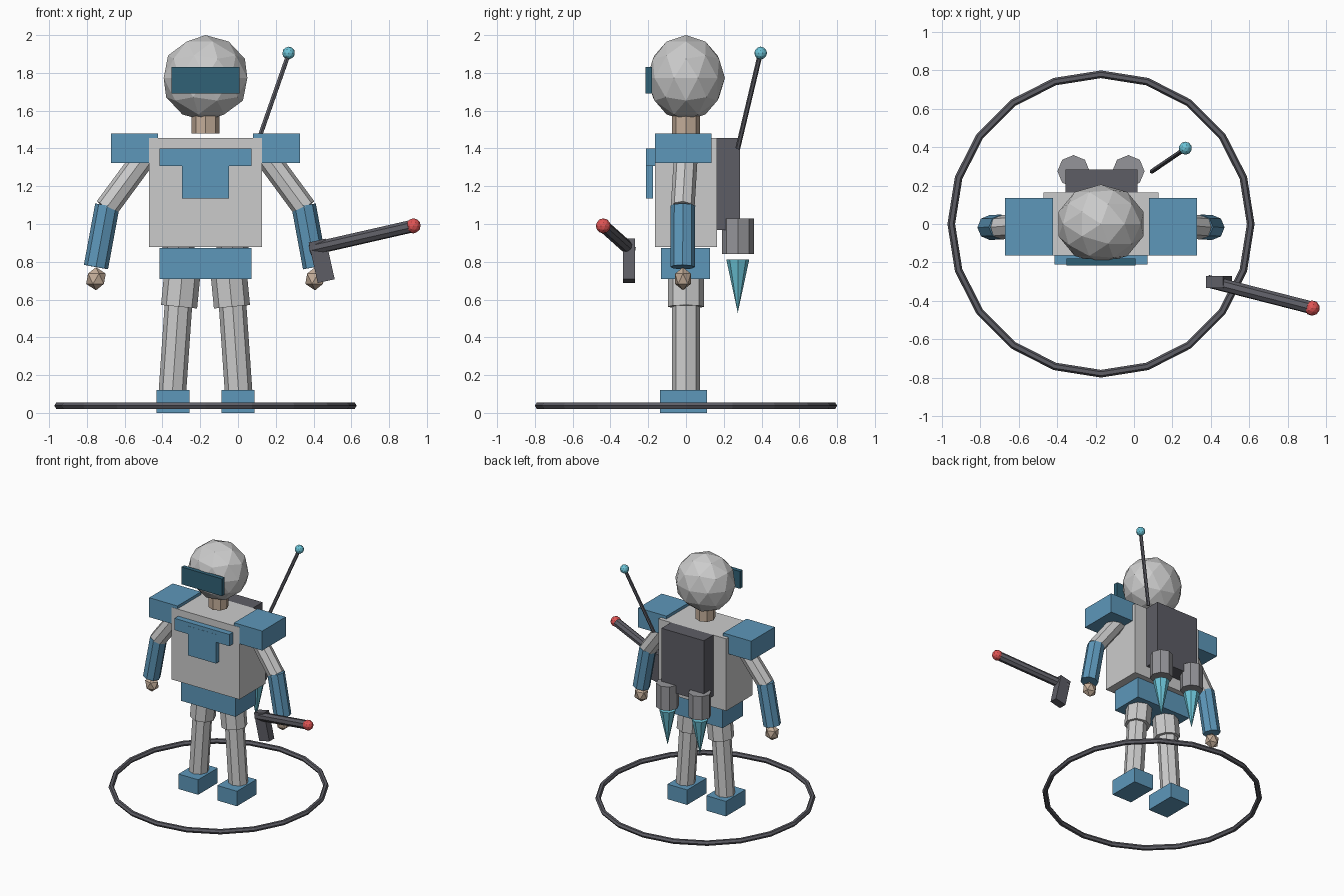
import bpy
import math
from mathutils import Vector

if "Cube" in bpy.data.objects:
    bpy.data.objects.remove(bpy.data.objects["Cube"])

CX = -0.172  # body centre line


def mat(name, rgb):
    m = bpy.data.materials.new(name)
    m.diffuse_color = (*rgb, 1)
    m.use_nodes = True
    m.node_tree.nodes["Principled BSDF"].inputs["Base Color"].default_value = m.diffuse_color
    return m


BLUE = mat("blue", (0.11, 0.31, 0.49))
VISOR = mat("visor_blue", (0.03, 0.12, 0.18))
DARK = mat("dark_grey", (0.11, 0.11, 0.13))
LIGHT = mat("light_grey", (0.68, 0.69, 0.7))
MID = mat("mid_grey", (0.3, 0.3, 0.32))
SKIN = mat("skin", (0.55, 0.42, 0.32))
CYAN = mat("cyan", (0.15, 0.55, 0.68))
RED = mat("red", (0.75, 0.09, 0.09))


def finish(name, material):
    o = bpy.context.object
    o.name = name
    o.data.materials.append(material)
    return o


def box(name, center, size, material, tilt=0):
    bpy.ops.mesh.primitive_cube_add(size=1, location=center, rotation=(0, tilt, 0))
    bpy.context.object.scale = size
    return finish(name, material)


def rod(name, a, b, r1, material, r2=None, sides=8):
    a, b = Vector(a), Vector(b)
    bpy.ops.mesh.primitive_cone_add(vertices=sides, radius1=r1, radius2=r1 if r2 is None else r2,
                                    depth=(b - a).length, location=(a + b) / 2)
    # tilt from vertical without twisting the facets
    bpy.context.object.rotation_mode = 'QUATERNION'
    d = (b - a).normalized()
    if d.z < 0:
        bpy.context.object.rotation_quaternion = Vector((0, 0, 1)).rotation_difference(d) \
            if d.z > -0.999 else (0, 1, 0, 0)
    else:
        bpy.context.object.rotation_quaternion = Vector((0, 0, 1)).rotation_difference(d)
    return finish(name, material)


def ball(name, center, scale, material, level=2):
    bpy.ops.mesh.primitive_ico_sphere_add(subdivisions=level, radius=1, location=center)
    bpy.context.object.scale = scale
    return finish(name, material)


# Torso, chest plate and waist
box("torso", (CX, 0, 1.166), (0.6, 0.33, 0.578), LIGHT)
box("chest_plate_upper", (CX, -0.186, 1.353), (0.485, 0.05, 0.094), BLUE)
box("chest_plate_lower", (CX, -0.194, 1.253), (0.25, 0.036, 0.234), BLUE)
box("waist", (CX, -0.002, 0.791), (0.485, 0.26, 0.163), BLUE)

# Neck, head and visor
rod("neck", (CX, 0, 1.48), (CX, 0, 1.6), 0.073, SKIN)
ball("head", (CX, 0, 1.773), (0.233, 0.206, 0.227), LIGHT)
box("visor", (CX, -0.198, 1.761), (0.36, 0.034, 0.138), VISOR)

# Limbs, mirrored about the body centre line
for label, s in (("left", 1), ("right", -1)):
    def at(x, y, z):
        return (CX + s * x, y, z)

    box(label + "_shoulder_pad", at(0.376, -0.014, 1.4), (0.25, 0.298, 0.156), BLUE)
    rod(label + "_upper_arm", at(0.525, -0.018, 1.083), at(0.31, 0.0, 1.375), 0.063, LIGHT)
    rod(label + "_forearm", at(0.58, -0.018, 0.772), at(0.52, -0.016, 1.097), 0.065, BLUE)
    ball(label + "_hand", at(0.58, -0.016, 0.71), (0.058, 0.049, 0.061), SKIN, 1)
    rod(label + "_thigh", at(0.14, 0, 0.562), at(0.115, 0, 0.82), 0.096, LIGHT)
    rod(label + "_shin", at(0.178, 0, 0.07), at(0.14, 0, 0.62), 0.073, LIGHT)
    box(label + "_boot", at(0.172, -0.014, 0.06), (0.174, 0.248, 0.12), BLUE)
    # Thruster and its exhaust flame
    rod(label + "_thruster", at(0.143, 0.275, 0.84), at(0.143, 0.275, 1.03), 0.084, MID)
    rod(label + "_flame", at(0.143, 0.274, 0.813), at(0.143, 0.274, 0.53), 0.061, CYAN, 0)

# Backpack and antenna
box("backpack", (CX + 0.002, 0.224, 1.211), (0.376, 0.122, 0.488), DARK)
rod("antenna", (0.093, 0.274, 1.4), (0.268, 0.393, 1.9), 0.013, DARK, sides=6)
ball("antenna_tip", (0.268, 0.395, 1.905), (0.034,) * 3, CYAN)

# Hand tool: tilted grip, barrel and glowing tip
box("tool_grip", (0.443, -0.302, 0.805), (0.092, 0.062, 0.22), DARK, -0.22)
rod("tool_barrel", (0.385, -0.298, 0.866), (0.92, -0.435, 0.988), 0.034, DARK)
ball("tool_tip", (0.928, -0.438, 0.99), (0.04,) * 3, RED)

# Floor ring
bpy.ops.mesh.primitive_torus_add(major_segments=20, minor_segments=6, major_radius=0.78,
                                 minor_radius=0.02, location=(CX, 0, 0.038))
finish("floor_ring", DARK)
